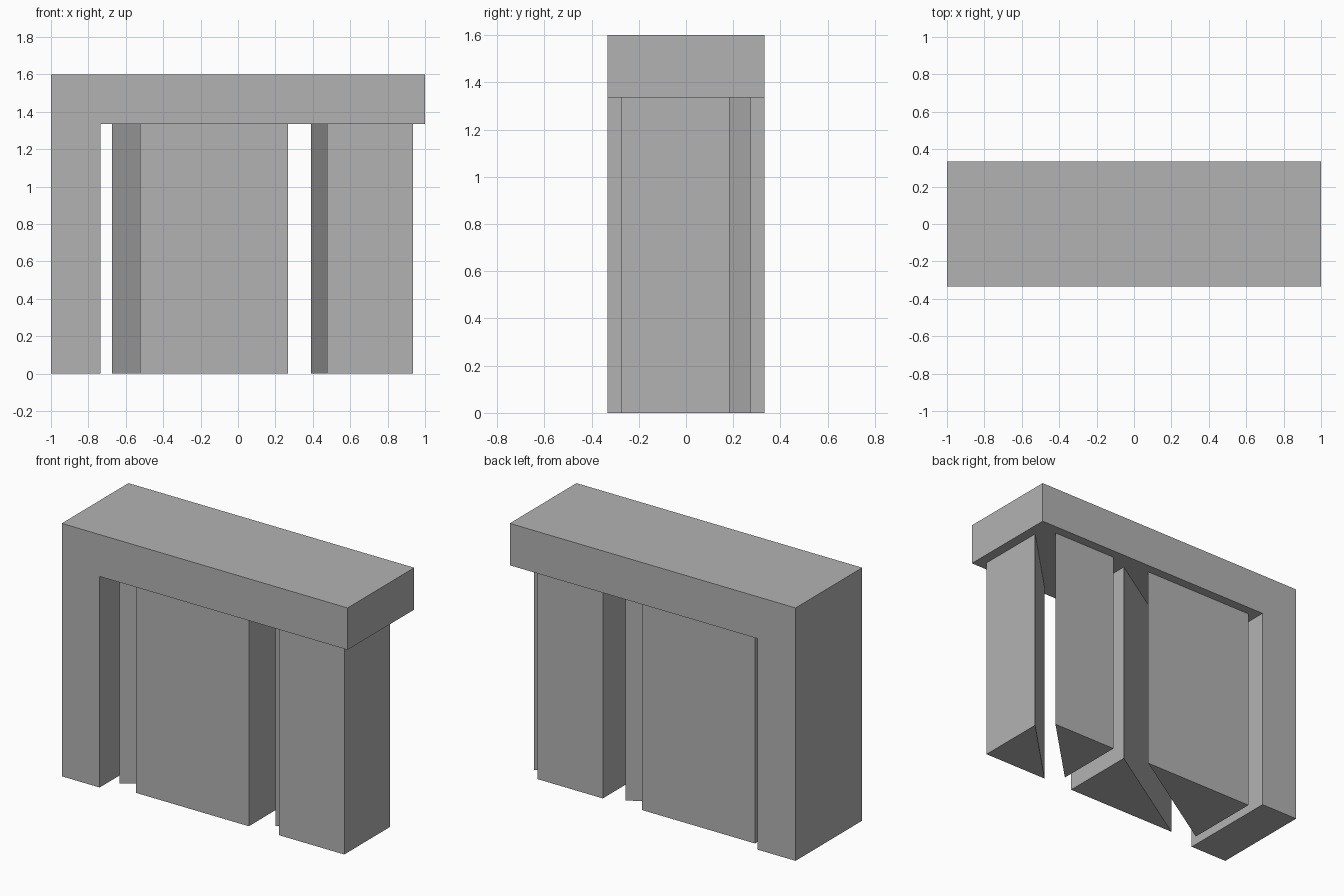
import bpy
import bmesh

if "Cube" in bpy.data.objects:
    bpy.data.objects.remove(bpy.data.objects["Cube"])

BEAM_Z = 1.335   # underside of the top beam
TOP_Z = 1.6
HALF_Y = 0.333

grey = bpy.data.materials.new("grey")
grey.diffuse_color = (0.45, 0.45, 0.45, 1.0)
grey.use_nodes = True
grey.node_tree.nodes["Principled BSDF"].inputs["Base Color"].default_value = grey.diffuse_color


def extrude_profile(name, points, offset):
    """Solid made by sweeping a closed flat profile along an offset."""
    bm = bmesh.new()
    face = bm.faces.new([bm.verts.new(p) for p in points])
    swept = bmesh.ops.extrude_face_region(bm, geom=[face])["geom"]
    bmesh.ops.translate(bm, vec=offset,
                        verts=[e for e in swept if isinstance(e, bmesh.types.BMVert)])
    bmesh.ops.recalc_face_normals(bm, faces=bm.faces)
    mesh = bpy.data.meshes.new(name)
    bm.to_mesh(mesh)
    bm.free()
    mesh.materials.append(grey)
    obj = bpy.data.objects.new(name, mesh)
    bpy.context.collection.objects.link(obj)
    return obj


# Top beam and left post, one bent solid
frame = [(-1, 0), (-0.735, 0), (-0.735, BEAM_Z), (1, BEAM_Z), (1, TOP_Z), (-1, TOP_Z)]
extrude_profile("beam_and_post", [(x, -HALF_Y, z) for x, z in frame], (0, 2 * HALF_Y, 0))


# Right-triangle pillars: square corner, plus signed leg lengths along x and y
pillars = {
    "wide_front_pillar": (0.267, -0.273, -0.791, 0.495),
    "wide_back_pillar": (-0.674, 0.273, 0.791, -0.495),
    "narrow_front_pillar": (0.935, -0.273, -0.458, 0.457),
    "narrow_back_pillar": (0.391, 0.273, 0.458, -0.457),
}
for name, (x, y, dx, dy) in pillars.items():
    extrude_profile(name, [(x, y, 0), (x + dx, y, 0), (x, y + dy, 0)], (0, 0, BEAM_Z))
